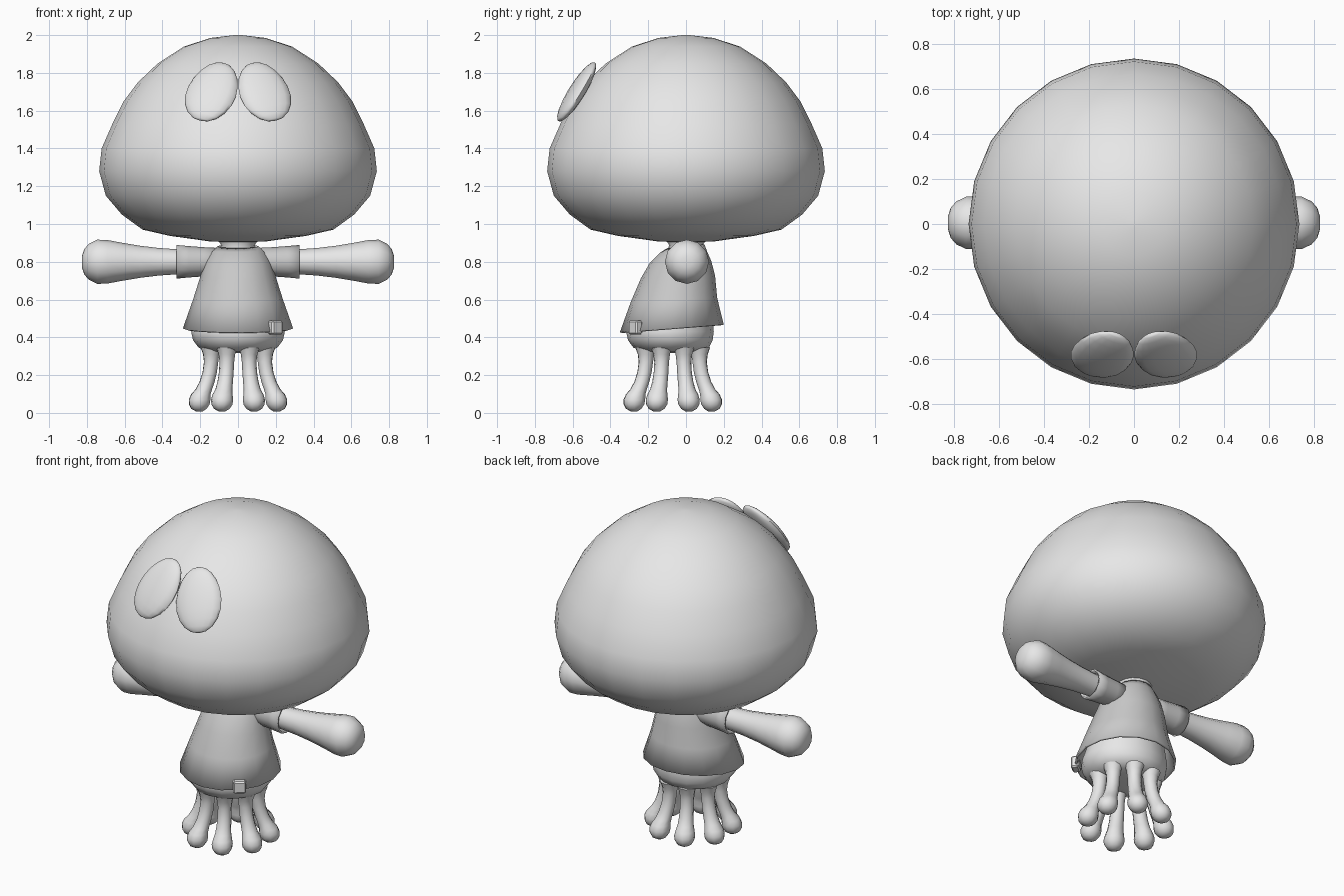
import bpy, bmesh, math
from mathutils import Matrix, Vector

if "Cube" in bpy.data.objects:
    bpy.data.objects.remove(bpy.data.objects["Cube"])


def material(name, v):
    m = bpy.data.materials.new(name)
    m.diffuse_color = (v, v, v, 1)
    m.use_nodes = True
    m.node_tree.nodes["Principled BSDF"].inputs["Base Color"].default_value = m.diffuse_color
    return m


SKIN = material("light grey", 0.8)
CLOTH = material("cloth grey", 0.58)


def finish(name, bm, mat, angle=60):
    """Turn a bmesh into a smooth shaded object."""
    bmesh.ops.recalc_face_normals(bm, faces=bm.faces)
    me = bpy.data.meshes.new(name)
    bm.to_mesh(me)
    bm.free()
    me.materials.append(mat)
    ob = bpy.data.objects.new(name, me)
    bpy.context.collection.objects.link(ob)
    bpy.ops.object.select_all(action='DESELECT')
    ob.select_set(True)
    bpy.context.view_layer.objects.active = ob
    bpy.ops.object.shade_smooth_by_angle(angle=math.radians(angle))
    return ob


def loft(name, rings, seg, mat, matrix=Matrix(), cap_lo=True, cap_hi=True, angle=60):
    """Skin stacked ellipses given as (cx, cy, z, rx, ry, tilt)."""
    bm = bmesh.new()
    loops = []
    for cx, cy, z, rx, ry, tilt in rings:
        loop = []
        for i in range(seg):
            a = 2 * math.pi * i / seg
            dy = ry * math.sin(a)
            loop.append(bm.verts.new(matrix @ Vector((cx + rx * math.cos(a), cy + dy, z + tilt * dy))))
        loops.append(loop)
    for lo, hi in zip(loops, loops[1:]):
        for i in range(seg):
            j = (i + 1) % seg
            bm.faces.new((lo[i], lo[j], hi[j], hi[i]))
    for use, loop in ((cap_lo, loops[0]), (cap_hi, loops[-1])):
        if use:
            bmesh.ops.poke(bm, faces=[bm.faces.new(loop)])
    return finish(name, bm, mat, angle)


def round_rings(profile):
    return [(0, 0, z, r, r, 0) for z, r in profile]


# Head: a wide, flat-bottomed dome
head = [(0.903, 0.03), (0.908, 0.15), (0.937, 0.36), (0.97, 0.505), (1.05, 0.615),
        (1.15, 0.70), (1.28, 0.735), (1.40, 0.722), (1.53, 0.665), (1.65, 0.605),
        (1.75, 0.53), (1.85, 0.425), (1.94, 0.285), (1.985, 0.145), (2.0, 0.02)]
loft("head", round_rings(head), 24, SKIN)

# Neck
loft("neck", round_rings([(0.80, 0.10), (0.86, 0.095), (0.89, 0.09), (0.93, 0.115)]), 16, SKIN)

# Shirt: leaning bell with a slanted hem, open at both ends
shirt = [(0, -0.075, 0.447, 0.292, 0.275, 0.073), (0, -0.063, 0.60, 0.238, 0.228, 0.04),
         (0, -0.042, 0.72, 0.200, 0.196, 0.03), (0, -0.028, 0.80, 0.175, 0.162, 0.02),
         (0, -0.012, 0.855, 0.145, 0.122, 0.03), (0, 0.0, 0.882, 0.108, 0.098, 0.10)]
ob = loft("shirt", shirt, 16, CLOTH, cap_lo=False, cap_hi=False)
mod = ob.modifiers.new("cloth thickness", 'SOLIDIFY')
mod.thickness = 0.012
mod.offset = -1

# Sleeves and arms, lofted along x on both sides
sleeve = [(0.08, 0.072), (0.18, 0.077), (0.26, 0.083), (0.325, 0.089)]
arm = [(0.10, 0.062), (0.32, 0.066), (0.42, 0.073), (0.52, 0.085), (0.61, 0.100),
       (0.69, 0.115), (0.745, 0.117), (0.79, 0.095), (0.815, 0.066), (0.826, 0.03)]
for side, sign in (("right", 1), ("left", -1)):
    turn = Matrix.Translation((0, 0.005, 0.80)) @ Matrix.Rotation(sign * math.pi / 2, 4, 'Y')
    ob = loft(side + "_sleeve", round_rings(sleeve), 12, CLOTH, turn, False, False)
    mod = ob.modifiers.new("cloth thickness", 'SOLIDIFY')
    mod.thickness = 0.01
    mod.offset = -1
    loft(side + "_arm", round_rings(arm), 12, SKIN, turn)

# Lower body under the shirt
body = [(0, -0.075, 0.318, 0.06, 0.06, 0), (0, -0.075, 0.325, 0.15, 0.15, 0),
        (0, -0.078, 0.345, 0.208, 0.200, 0), (0, -0.083, 0.385, 0.238, 0.224, 0),
        (0, -0.085, 0.43, 0.248, 0.232, 0), (0, -0.065, 0.56, 0.215, 0.200, 0),
        (0, -0.04, 0.72, 0.16, 0.15, 0)]
loft("lower_body", body, 16, SKIN)

# Eight legs, each curving outward to a round foot: (distance out, z, radius)
leg = [(0.222, 0.008, 0.018), (0.224, 0.022, 0.042), (0.222, 0.045, 0.056),
       (0.220, 0.070, 0.059), (0.213, 0.098, 0.053), (0.196, 0.125, 0.045),
       (0.177, 0.165, 0.041), (0.162, 0.215, 0.039), (0.154, 0.27, 0.039),
       (0.154, 0.31, 0.044), (0.156, 0.345, 0.055)]
for i in range(8):
    turn = Matrix.Translation((0, -0.07, 0)) @ Matrix.Rotation(math.radians(22.5 + 45 * i), 4, 'Z')
    loft("leg_%d" % (i + 1), [(d, 0, z, r, r, 0) for d, z, r in leg], 10, SKIN, turn)

# Eyes: flattened eggs lying on the brow, wider below
for side, sign in (("right", 1), ("left", -1)):
    bm = bmesh.new()
    bmesh.ops.create_uvsphere(bm, u_segments=16, v_segments=10, radius=1)
    place = (Matrix.Translation((sign * 0.138, -0.578, 1.70))
             @ Matrix.Rotation(math.radians(sign * 10), 4, 'Z')
             @ Matrix.Rotation(math.radians(-33), 4, 'X')
             @ Matrix.Rotation(math.radians(-sign * 14), 4, 'Y'))
    for v in bm.verts:
        x, y, z = v.co
        v.co = place @ Vector((x * 0.135 * (1 - 0.07 * z), y * 0.04, z * 0.188))
    finish(side + "_eye", bm, SKIN)

# Small square tag on the shirt hem
bm = bmesh.new()
bmesh.ops.create_cube(bm, size=1)
place = Matrix.Translation((0.198, -0.268, 0.452)) @ Matrix.Rotation(math.radians(38), 4, 'Z')
for v in bm.verts:
    v.co = place @ Vector((v.co.x * 0.072, v.co.y * 0.045, v.co.z * 0.072))
bmesh.ops.bevel(bm, geom=bm.edges[:], offset=0.008, segments=1, affect='EDGES')
finish("hem_tag", bm, SKIN, 30)
